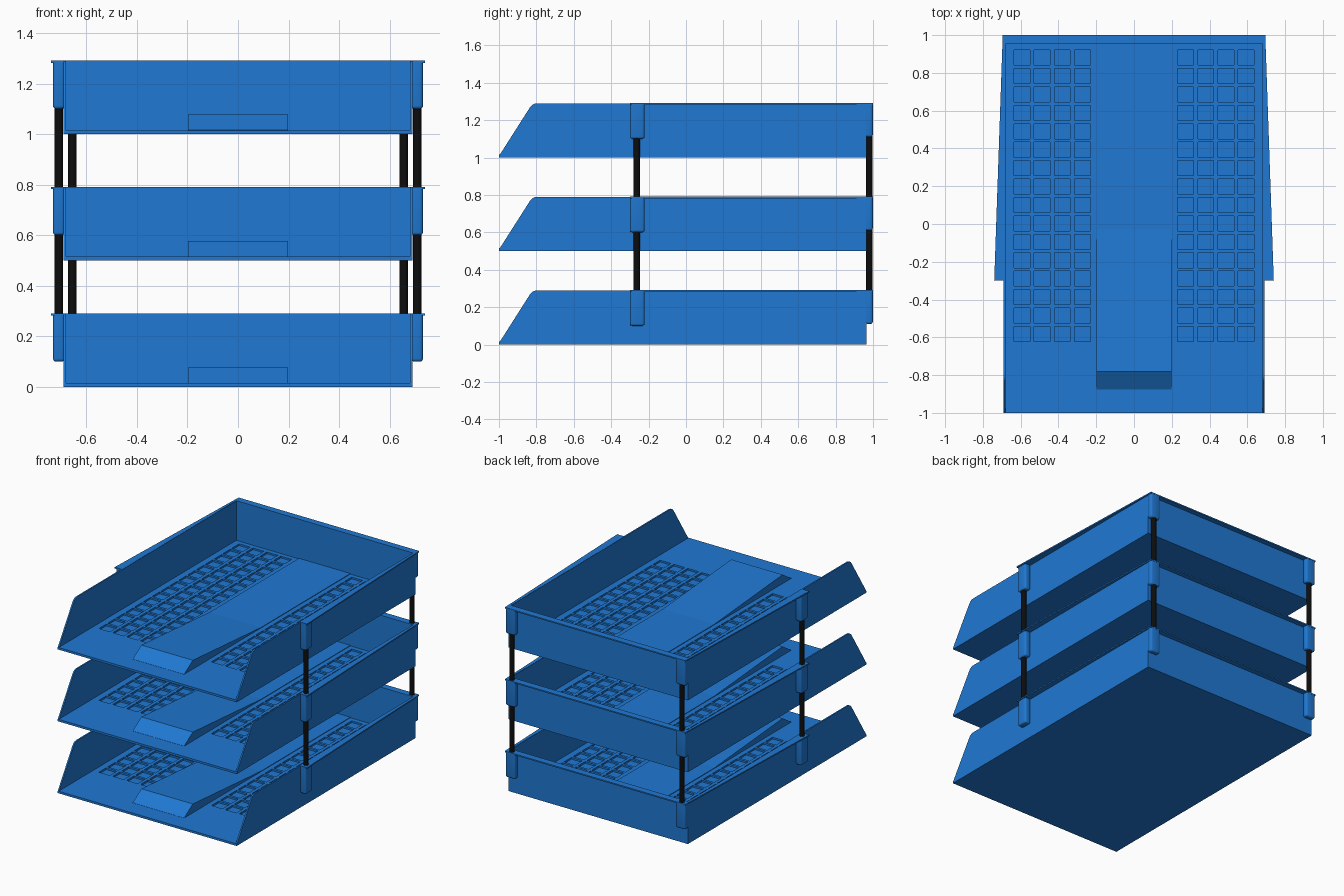
import bpy, bmesh, math
from mathutils import Vector

if "Cube" in bpy.data.objects:
    bpy.data.objects.remove(bpy.data.objects["Cube"])


def material(name, color):
    m = bpy.data.materials.new(name)
    m.diffuse_color = color
    m.use_nodes = True
    m.node_tree.nodes["Principled BSDF"].inputs["Base Color"].default_value = m.diffuse_color
    return m


BLUE = material("blue_plastic", (0.014, 0.19, 0.65, 1))
BLACK = material("black_metal", (0.004, 0.004, 0.004, 1))


def finish(bm, name, mat, smooth=False):
    bmesh.ops.recalc_face_normals(bm, faces=bm.faces[:])
    mesh = bpy.data.meshes.new(name)
    bm.to_mesh(mesh)
    bm.free()
    mesh.materials.append(mat)
    ob = bpy.data.objects.new(name, mesh)
    bpy.context.collection.objects.link(ob)
    if smooth:
        bpy.context.view_layer.objects.active = ob
        ob.select_set(True)
        bpy.ops.object.shade_smooth_by_angle(angle=math.radians(35))
        ob.select_set(False)
    return ob


def prism(name, pts, place, depth):
    """Extrude a 2D outline; place maps (u, v) to 3D, depth is the sweep."""
    bm = bmesh.new()
    face = bm.faces.new([bm.verts.new(place(u, v)) for u, v in pts])
    new = bmesh.ops.extrude_face_region(bm, geom=[face])["geom"]
    verts = [g for g in new if isinstance(g, bmesh.types.BMVert)]
    # keep the starting cap so the part is closed
    bmesh.ops.translate(bm, verts=verts, vec=Vector(depth))
    bm.verts.ensure_lookup_table()
    if not any(all(v.index < len(pts) for v in f.verts) for f in bm.faces):
        bm.verts.index_update()
        if not any(all(v.index < len(pts) for v in f.verts) for f in bm.faces):
            bm.faces.new(bm.verts[:len(pts)])
    return finish(bm, name, BLUE)


def floor(name, z):
    """Floor slab with two fields of shallow square pockets."""
    size_x, size_y, top, low = 0.084, 0.08, 0.015, 0.003
    right = [0.231 + 0.1068 * i for i in range(4)]
    cols = right + [-x - size_x for x in right]
    rows = [-0.622 + 0.0975 * j for j in range(16)]
    xs = sorted([-0.685, 0.685] + cols + [x + size_x for x in cols])
    ys = sorted([-1, 0.96] + rows + [y + size_y for y in rows])
    bm = bmesh.new()
    grid = [[bm.verts.new((x, y, z + top)) for x in xs] for y in ys]
    pockets = []
    for j in range(len(ys) - 1):
        for i in range(len(xs) - 1):
            f = bm.faces.new((grid[j][i], grid[j][i + 1],
                              grid[j + 1][i + 1], grid[j + 1][i]))
            if i % 2 and j % 2:
                pockets.append(f)
    rim = [e for e in bm.edges if e.is_boundary]
    # outer edges and underside
    skirt = bmesh.ops.extrude_edge_only(bm, edges=rim)["geom"]
    for v in [g for g in skirt if isinstance(g, bmesh.types.BMVert)]:
        v.co.z = z
    bmesh.ops.holes_fill(bm, edges=[e for e in bm.edges if e.is_boundary], sides=0)
    # pockets
    sunk = bmesh.ops.extrude_discrete_faces(bm, faces=pockets)["faces"]
    for f in sunk:
        for v in f.verts:
            v.co.z = z + low
    return finish(bm, name, BLUE)


def post(name, x, y, z0, z1):
    bm = bmesh.new()
    bmesh.ops.create_cone(bm, cap_ends=True, segments=16, radius1=0.017,
                          radius2=0.017, depth=z1 - z0)
    bmesh.ops.translate(bm, verts=bm.verts[:], vec=(x, y, (z0 + z1) / 2))
    return finish(bm, name, BLACK, True)


def socket(name, x0, x1, y0, y1, z0, z1):
    """Post holder with softened lower edges."""
    bm = bmesh.new()
    bmesh.ops.create_cube(bm, size=1)
    for v in bm.verts:
        v.co = ((x0 + x1) / 2 + v.co.x * (x1 - x0),
                (y0 + y1) / 2 + v.co.y * (y1 - y0),
                (z0 + z1) / 2 + v.co.z * (z1 - z0))
    edges = [e for e in bm.edges if min(v.co.z for v in e.verts) < z0 + 1e-4]
    bmesh.ops.bevel(bm, geom=edges, offset=0.012, segments=3, profile=0.5,
                    affect='EDGES')
    return finish(bm, name, BLUE, True)


SIDE = [(-1, 0), (0.965, 0), (0.965, 0.29), (-0.795, 0.29),
        (-0.812, 0.287), (-0.825, 0.279), (-0.835, 0.267), (-1, 0.008)]
RAMP = [(-0.875, 0.012), (0.955, 0.012), (0.955, 0.019), (-0.03, 0.019),
        (-0.78, 0.077), (-0.875, 0.016)]
RIM = [(0.74, -0.3), (0.695, 1.0), (-0.695, 1.0), (-0.74, -0.3),
       (-0.682, -0.3), (-0.682, 0.953), (0.682, 0.953), (0.682, -0.3)]

for n, z in enumerate((0, 0.5, 1.0), 1):
    t = f"tray_{n}_"
    floor(t + "floor", z)
    # raised paper ramp down the middle
    prism(t + "ramp", RAMP, lambda u, v: (-0.198, u, z + v), (0.396, 0, 0))
    # back wall and overhanging rim
    prism(t + "back_wall", [(-0.685, 0), (0.685, 0), (0.685, 0.29), (-0.685, 0.29)],
          lambda u, v: (u, 0.953, z + v), (0, 0.012, 0))
    prism(t + "rim", RIM, lambda u, v: (u, v, z + 0.282), (0, 0, 0.009))
    for s, side in ((1, "right"), (-1, "left")):
        prism(t + side + "_wall", SIDE,
              lambda u, v: (s * 0.69, u, z + v), (-s * 0.01, 0, 0))
        # post holders
        xa, xb = sorted((s * 0.686, s * 0.732))
        socket(t + side + "_side_socket", xa, xb, -0.3, -0.222, z + 0.1, z + 0.287)
        xa, xb = sorted((s * 0.618, s * 0.692))
        socket(t + side + "_back_socket", xa, xb, 0.96, 0.999, z + 0.11, z + 0.287)
        # posts up to the next tray
        if n < 3:
            post(t + side + "_side_post", s * 0.709, -0.264, z + 0.28, z + 0.61)
            post(t + side + "_back_post", s * 0.655, 0.979, z + 0.28, z + 0.62)
